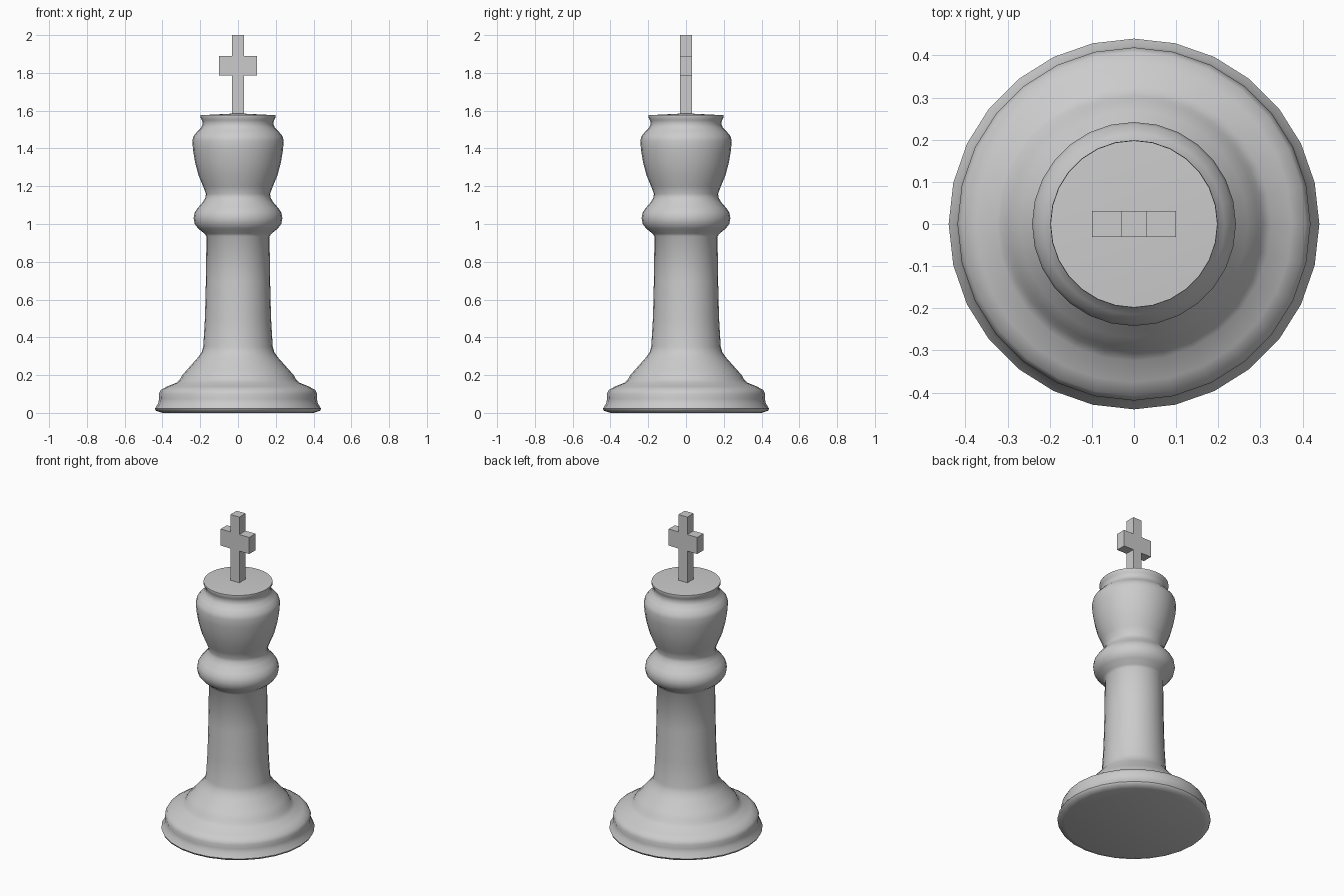
import bpy
import bmesh
import math
from mathutils import Vector

SIDES = 28

cube = bpy.data.objects.get("Cube")
if cube:
    bpy.data.objects.remove(cube, do_unlink=True)

grey = bpy.data.materials.new("plain grey")
grey.use_nodes = True
colour = (0.6, 0.6, 0.6, 1)
grey.diffuse_color = colour
grey.node_tree.nodes["Principled BSDF"].inputs["Base Color"].default_value = colour


def finish(bm, name, smooth_angle=None):
    """Turn a bmesh into a named, coloured and shaded object."""
    bmesh.ops.recalc_face_normals(bm, faces=bm.faces)
    mesh = bpy.data.meshes.new(name)
    bm.to_mesh(mesh)
    bm.free()
    mesh.materials.append(grey)
    obj = bpy.data.objects.new(name, mesh)
    bpy.context.collection.objects.link(obj)
    if smooth_angle:
        bpy.ops.object.select_all(action="DESELECT")
        obj.select_set(True)
        bpy.context.view_layer.objects.active = obj
        bpy.ops.object.shade_smooth_by_angle(angle=math.radians(smooth_angle))
    return obj


def lathe(name, profile):
    """Spin a (radius, height) profile about the z axis."""
    bm = bmesh.new()
    verts = [bm.verts.new((r, 0, z)) for r, z in profile]
    edges = [bm.edges.new(pair) for pair in zip(verts, verts[1:])]
    bmesh.ops.spin(bm, geom=verts + edges, cent=(0, 0, 0), axis=(0, 0, 1),
                   angle=math.tau, steps=SIDES)
    bmesh.ops.remove_doubles(bm, verts=bm.verts, dist=0.0005)
    return finish(bm, name, 45)


# Turned body: foot, column, collar, head and flared lid
foot = [(0, 0), (0.40, 0), (0.435, 0.012), (0.44, 0.022), (0.423, 0.05),
        (0.417, 0.075), (0.419, 0.1), (0.408, 0.122), (0.375, 0.14),
        (0.325, 0.16), (0.305, 0.18), (0.295, 0.2), (0.27, 0.228)]
column = [(0.215, 0.29), (0.193, 0.32), (0.184, 0.35), (0.175, 0.5),
          (0.17, 0.7), (0.167, 0.935)]
collar = [(0.178, 0.95), (0.21, 0.975), (0.229, 1.0), (0.235, 1.03),
          (0.23, 1.06), (0.213, 1.085), (0.187, 1.115), (0.172, 1.14)]
head = [(0.17, 1.16), (0.185, 1.2), (0.21, 1.26), (0.228, 1.33),
        (0.238, 1.39), (0.242, 1.44), (0.236, 1.465), (0.215, 1.49),
        (0.195, 1.51)]
lid = [(0.187, 1.53), (0.191, 1.55), (0.199, 1.565), (0.198, 1.576), (0, 1.586)]
lathe("turned_body", foot + column + collar + head + lid)

# Finial cross: mirrored outline extruded to a square bar
half = 0.031
right = [(half, 1.57), (half, 1.785), (0.1, 1.785),
         (0.1, 1.89), (half, 1.89), (half, 2.0)]
outline = right + [(-x, z) for x, z in reversed(right)]
bm = bmesh.new()
face = bm.faces.new([bm.verts.new((x, -half, z)) for x, z in outline])
extruded = bmesh.ops.extrude_face_region(bm, geom=[face])["geom"]
bmesh.ops.translate(bm, vec=Vector((0, 2 * half, 0)),
                    verts=[v for v in extruded if isinstance(v, bmesh.types.BMVert)])
finish(bm, "finial_cross")
